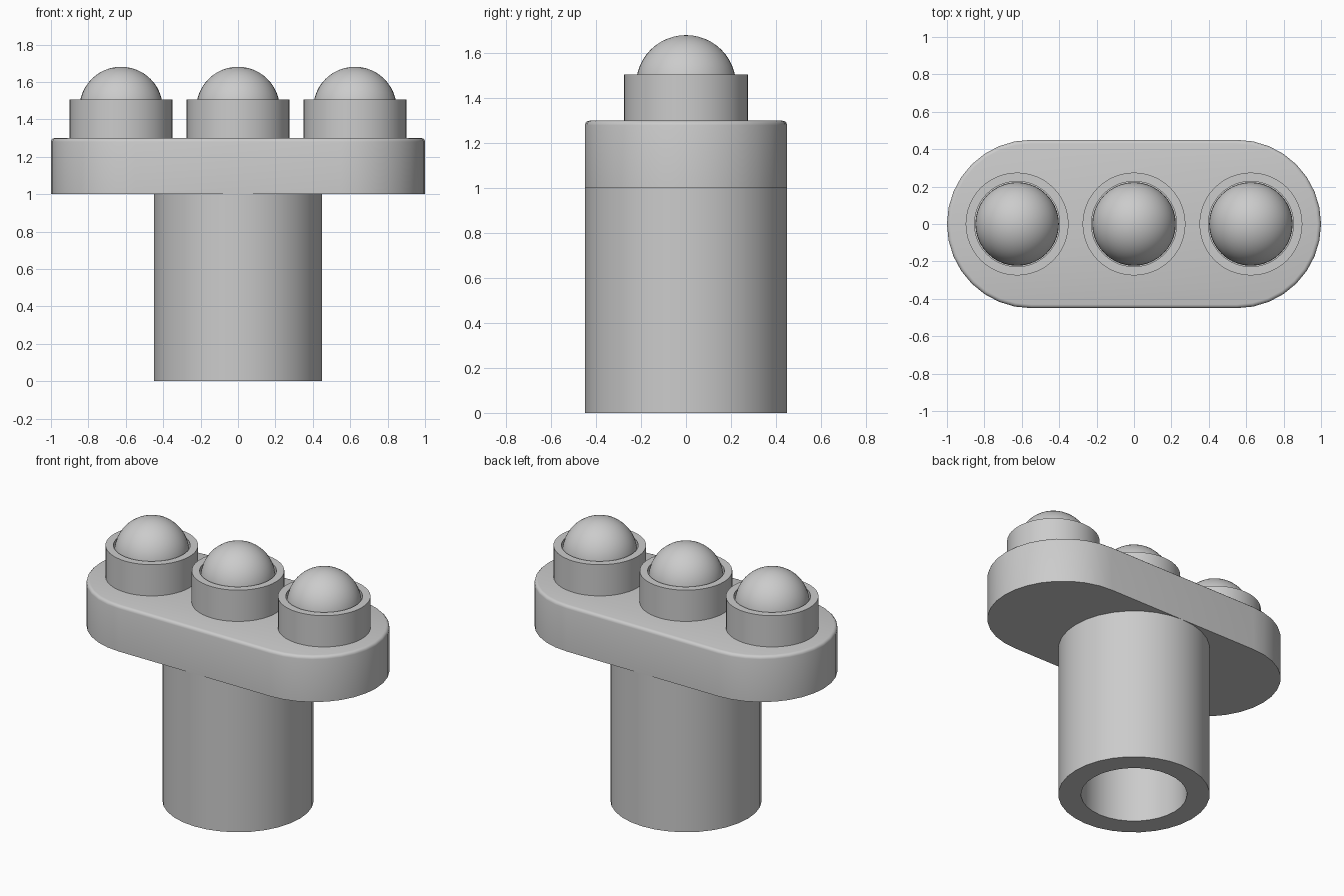
import bpy, bmesh, math

old = bpy.data.objects.get("Cube")
if old:
    bpy.data.objects.remove(old, do_unlink=True)

grey = bpy.data.materials.new("plain_grey")
grey.use_nodes = True
colour = (0.6, 0.6, 0.6, 1)
grey.diffuse_color = colour
grey.node_tree.nodes["Principled BSDF"].inputs["Base Color"].default_value = colour


def finish(name, bm, location=(0, 0, 0)):
    bmesh.ops.recalc_face_normals(bm, faces=bm.faces)
    mesh = bpy.data.meshes.new(name)
    bm.to_mesh(mesh)
    bm.free()
    mesh.materials.append(grey)
    obj = bpy.data.objects.new(name, mesh)
    obj.location = location
    bpy.context.collection.objects.link(obj)
    return obj


def smooth(obj):
    bpy.ops.object.select_all(action='DESELECT')
    obj.select_set(True)
    bpy.context.view_layer.objects.active = obj
    bpy.ops.object.shade_smooth_by_angle(angle=math.radians(35))


def tube(name, outer, inner, bottom, top, sides, x=0):
    """Closed ring swept from a rectangular wall section."""
    bm = bmesh.new()
    section = [(inner, bottom), (outer, bottom), (outer, top), (inner, top)]
    rings = []
    for i in range(sides):
        a = math.tau * i / sides
        rings.append([bm.verts.new((r * math.cos(a), r * math.sin(a), z)) for r, z in section])
    for i, ring in enumerate(rings):
        after = rings[(i + 1) % sides]
        for k in range(4):
            n = (k + 1) % 4
            bm.faces.new((ring[k], after[k], after[n], ring[n]))
    smooth(finish(name, bm, (x, 0, 0)))


# Hollow handle, open at the bottom
tube("hollow_handle", 0.45, 0.315, 0, 1.0, 32)

# Rounded top plate with a softened upper edge
bm = bmesh.new()
radius, steps = 0.45, 16
outline = []
for side, start in ((1, -math.pi / 2), (-1, math.pi / 2)):
    for i in range(steps + 1):
        a = start + math.pi * i / steps
        outline.append(bm.verts.new((side * 0.55 + radius * math.cos(a), radius * math.sin(a), 1.0)))
base = bm.faces.new(outline)
extruded = bmesh.ops.extrude_face_region(bm, geom=[base], use_keep_orig=True)["geom"]
lifted = [v for v in extruded if isinstance(v, bmesh.types.BMVert)]
bmesh.ops.translate(bm, verts=lifted, vec=(0, 0, 0.3))
rim = [e for e in bm.edges if all(v.co.z > 1.2 for v in e.verts)]
bmesh.ops.bevel(bm, geom=rim, offset=0.02, segments=3, profile=0.5, affect='EDGES')
smooth(finish("top_plate", bm))

# Three collars, each holding a ball
for label, x in (("right", -0.625), ("middle", 0), ("left", 0.625)):
    tube(label + "_collar", 0.275, 0.228, 1.29, 1.505, 48, x)
    bm = bmesh.new()
    bmesh.ops.create_uvsphere(bm, u_segments=40, v_segments=24, radius=0.223)
    smooth(finish(label + "_ball", bm, (x, 0, 1.458)))
